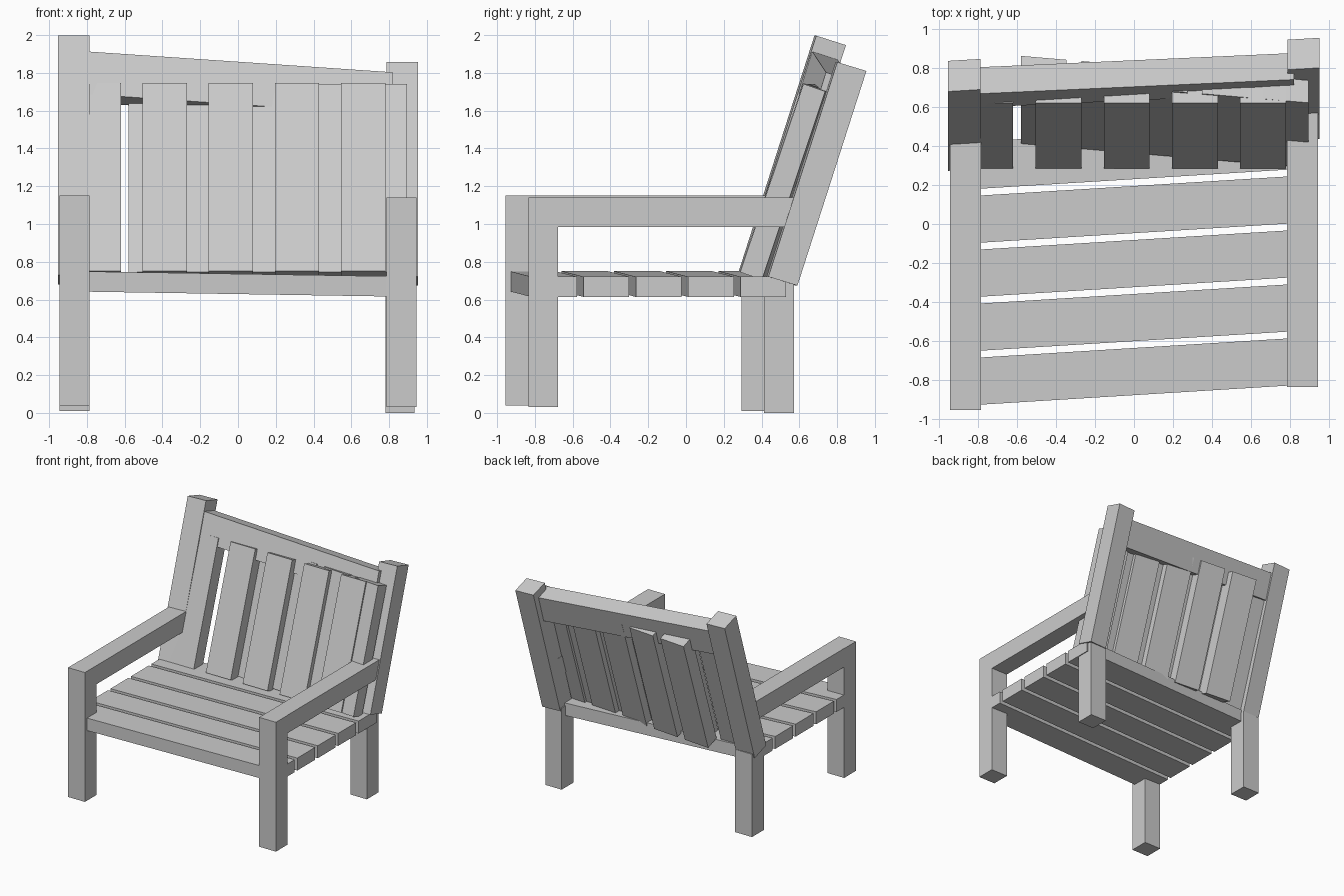
import bpy, bmesh

if "Cube" in bpy.data.objects:
    bpy.data.objects.remove(bpy.data.objects["Cube"])

grey = bpy.data.materials.new("plain_grey")
grey.diffuse_color = (0.6, 0.6, 0.6, 1)
grey.use_nodes = True
grey.node_tree.nodes["Principled BSDF"].inputs["Base Color"].default_value = grey.diffuse_color


def beam(name, x0, x1, profile, dy=0.0, dz=0.0):
    """Extrude a (y, z) profile from x0 to x1; dy and dz slope it along x."""
    bm = bmesh.new()
    rings = [[bm.verts.new((x, y + dy * x, z + dz * x)) for y, z in profile]
             for x in (x0, x1)]
    n = len(profile)
    bm.faces.new(rings[0])
    bm.faces.new(rings[1][::-1])
    for i in range(n):
        j = (i + 1) % n
        bm.faces.new((rings[0][j], rings[0][i], rings[1][i], rings[1][j]))
    bmesh.ops.recalc_face_normals(bm, faces=bm.faces)
    mesh = bpy.data.meshes.new(name)
    bm.to_mesh(mesh)
    bm.free()
    mesh.materials.append(grey)
    obj = bpy.data.objects.new(name, mesh)
    bpy.context.collection.objects.link(obj)


def rect(y0, y1, z0, z1):
    return [(y0, z0), (y1, z0), (y1, z1), (y0, z1)]


def leaning(y, z, run, rise, thick, drop):
    """Leaning board profile from its lower front corner."""
    return [(y, z), (y + thick, z - drop),
            (y + thick + run, z - drop + rise), (y + run, z + rise)]


# Legs
beam("front_leg_left", -0.945, -0.785, rect(-0.955, -0.795, 0.04, 1.15))
beam("front_leg_right", 0.785, 0.945, rect(-0.835, -0.677, 0.03, 1.14))
beam("rear_leg_left", -0.945, -0.785, rect(0.295, 0.455, 0.01, 0.72))
beam("rear_leg_right", 0.78, 0.935, rect(0.412, 0.572, 0.0, 0.70))

# Armrests
beam("armrest_left", -0.943, -0.785, rect(-0.80, 0.46, 0.99, 1.15))
beam("armrest_right", 0.785, 0.943, rect(-0.68, 0.62, 0.985, 1.14))

# Leaning back posts
beam("back_post_left", -0.953, -0.787,
     leaning(0.33, 0.73, 0.407, 1.267, 0.157, 0.05), dy=0.06)
beam("back_post_right", 0.787, 0.952,
     leaning(0.379, 0.721, 0.365, 1.136, 0.154, 0.047), dy=0.06)

# Seat slats, slightly skewed
for i in range(5):
    y = -0.878 + 0.277 * i
    beam(f"seat_slat_{i + 1}", -0.943, 0.943,
         rect(y, y + 0.242, 0.629, 0.736), dy=0.062, dz=-0.016)

# Front layer of back slats
for i in range(5):
    x = -0.855 + 0.35 * i
    beam(f"back_slat_front_{i + 1}", x, x + 0.235,
         leaning(0.285, 0.75, 0.335, 0.997, 0.115, 0.04))

# Rear layer of back slats, turned slightly so it meets the front at one side
for i in range(5):
    x = -0.58 + 0.31 * i
    beam(f"back_slat_rear_{i + 1}", x, x + 0.235,
         leaning(0.363, 0.745, 0.335, 0.997, 0.115, 0.04), dy=-0.085)

# Top rail
beam("top_rail", -0.88, 0.82,
     leaning(0.634, 1.633, 0.07, 0.226, 0.136, 0.044), dy=0.045, dz=-0.068)
